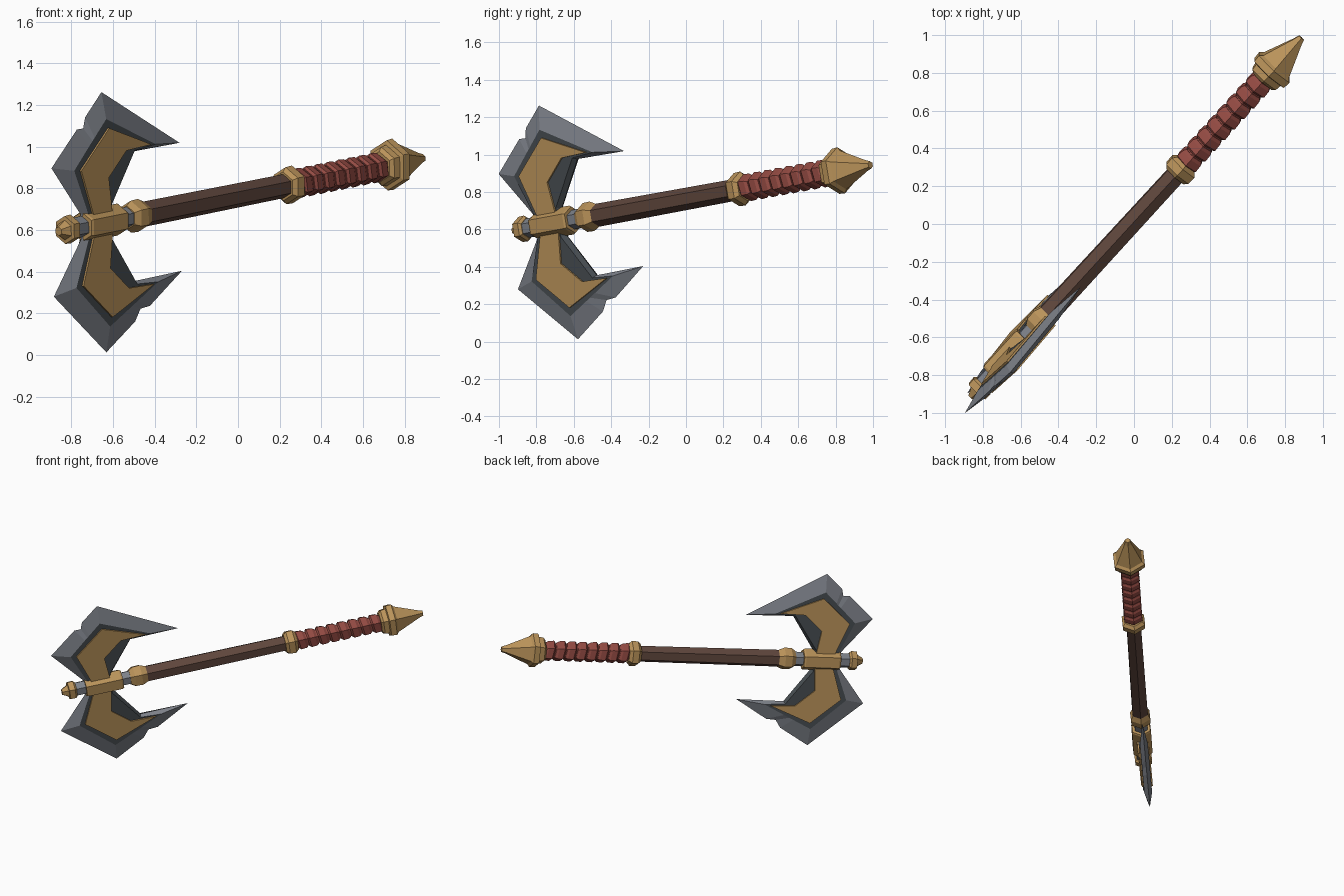
import bpy, bmesh, math
from mathutils import Vector, Matrix

if "Cube" in bpy.data.objects:
    bpy.data.objects.remove(bpy.data.objects["Cube"])

# Tilted frame: local x runs along the haft, local z across the blades
d = Vector((0.670, 0.730, 0.1345)).normalized()
v = Vector((-0.019, -0.165, 0.986))
v = (v - d * v.dot(d)).normalized()
w = v.cross(d)
FRAME = Matrix((d, w, v)).transposed().to_4x4()
FRAME.translation = (-0.644, -0.682, 0.637)


def material(name, rgb):
    m = bpy.data.materials.new(name)
    lin = [((c / 255 + 0.055) / 1.055) ** 2.4 for c in rgb]
    m.diffuse_color = (*lin, 1)
    m.use_nodes = True
    m.node_tree.nodes["Principled BSDF"].inputs["Base Color"].default_value = m.diffuse_color
    return m


GOLD = material("gold", (186, 147, 90))
STEEL = material("light steel", (126, 130, 138))
DARK = material("dark steel", (70, 76, 80))
WOOD = material("dark wood", (96, 71, 61))
RED = material("red leather", (148, 75, 67))


def finish(name, bm, *mats):
    bmesh.ops.recalc_face_normals(bm, faces=bm.faces)
    me = bpy.data.meshes.new(name)
    bm.to_mesh(me)
    bm.free()
    me.transform(FRAME)
    for m in mats:
        me.materials.append(m)
    ob = bpy.data.objects.new(name, me)
    bpy.context.collection.objects.link(ob)
    return ob


def hex_lathe(name, profile, mat, lean=0.0):
    """Six-sided solid along the haft from (position, radius) pairs."""
    bm = bmesh.new()
    rings = []
    for s, r in profile:
        ring = []
        for k in range(6):
            a = k * math.pi / 3
            z = r * math.cos(a)
            ring.append(bm.verts.new((s + lean * z, r * math.sin(a), z)))
        rings.append(ring)
    for a, b in zip(rings, rings[1:]):
        for k in range(6):
            n = (k + 1) % 6
            bm.faces.new((a[k], a[n], b[n], b[k]))
    bm.faces.new(rings[0])
    bm.faces.new(rings[-1])
    return finish(name, bm, mat)


def blade(name, pairs, sign, half=0.028):
    """Sharp outer outline joined to a raised flat core on both sides."""
    bm = bmesh.new()
    edge = [bm.verts.new((o[0], 0, sign * o[1])) for o, c in pairs]
    last = len(pairs) - 1
    for side in (-half, half):
        core = [bm.verts.new((c[0], side, sign * c[1])) for o, c in pairs]
        bm.faces.new(core).material_index = 1
        for i in range(last):
            f = bm.faces.new((edge[i], edge[i + 1], core[i + 1], core[i]))
            # the concave back edge stays dark
            f.material_index = 1 if i >= last - 2 else 0
    return finish(name, bm, STEEL, DARK)


def panel(name, outline, sign, half=0.038):
    """Flat plate running through the blade, proud on both sides."""
    bm = bmesh.new()
    a = [bm.verts.new((s, -half, sign * z)) for s, z in outline]
    b = [bm.verts.new((s, half, sign * z)) for s, z in outline]
    bm.faces.new(a)
    bm.faces.new(b)
    n = len(a)
    for i in range(n):
        j = (i + 1) % n
        bm.faces.new((a[i], a[j], b[j], b[i]))
    return finish(name, bm, GOLD)


# Blades: (outer edge, core edge) pairs; each has a nick in a different place
front = [((-.16, 0), (-.13, 0)), ((-.165, .06), (-.14, .06)),
         ((-.367, .3125), (-.235, .285))]
front_nick = [((-.18, .476), (-.12, .394)), ((-.135, .475), (-.10, .412)),
              ((-.12, .527), (-.085, .426))]
tip = [((0, .6335), (0, .505))]
back_nick = [((.21, .512), (.13, .442)), ((.25, .455), (.16, .427)),
             ((.318, .45), (.20, .408))]
back = [((.551, .3115), (.35, .335)), ((.21, .315), (.20, .325)),
        ((.04, .07), (.025, .08)), ((.035, 0), (.02, 0))]
blade("upper_blade", front + front_nick + tip + back, 1)
blade("lower_blade", front + tip + back_nick + back, -1)

# Gold inlays on the blades
inlay = [(-.115, 0), (-.115, .06), (-.195, .28), (.01, .46), (.31, .34),
         (.13, .335), (0, .22), (.02, .06), (.02, 0)]
panel("upper_inlay", inlay, 1)
panel("lower_inlay", inlay, -1)

# Head fittings
hex_lathe("head_cap", [(-.325, .022), (-.31, .03), (-.28, .048), (-.278, .068),
                       (-.238, .07), (-.225, .055)], GOLD)
hex_lathe("head_rod", [(-.24, .052), (.20, .052)], STEEL)
hex_lathe("head_sleeve", [(-.158, .072), (-.145, .078), (.095, .078), (.108, .072)], GOLD)
hex_lathe("head_collar", [(.165, .058), (.195, .078), (.245, .08), (.29, .06)], GOLD)

# Haft and middle collar
hex_lathe("haft", [(.25, .062), (1.32, .058)], WOOD)
hex_lathe("middle_collar", [(1.285, .07), (1.305, .09), (1.35, .092), (1.372, .07)], GOLD)

# Wrapped grip
hex_lathe("grip_core", [(1.34, .055), (2.0, .055)], RED)
count, start, step = 8, 1.372, 0.077
for i in range(count):
    s = start + i * step
    hex_lathe("grip_wrap", [(s, .062), (s + .012, .075), (s + .052, .072), (s + .068, .060)],
              RED, lean=-0.15)

# Pommel
hex_lathe("pommel", [(1.975, .075), (1.99, .095), (2.025, .10), (2.03, .122), (2.07, .125),
                     (2.085, .105), (2.255, .03), (2.285, .02)], GOLD)
